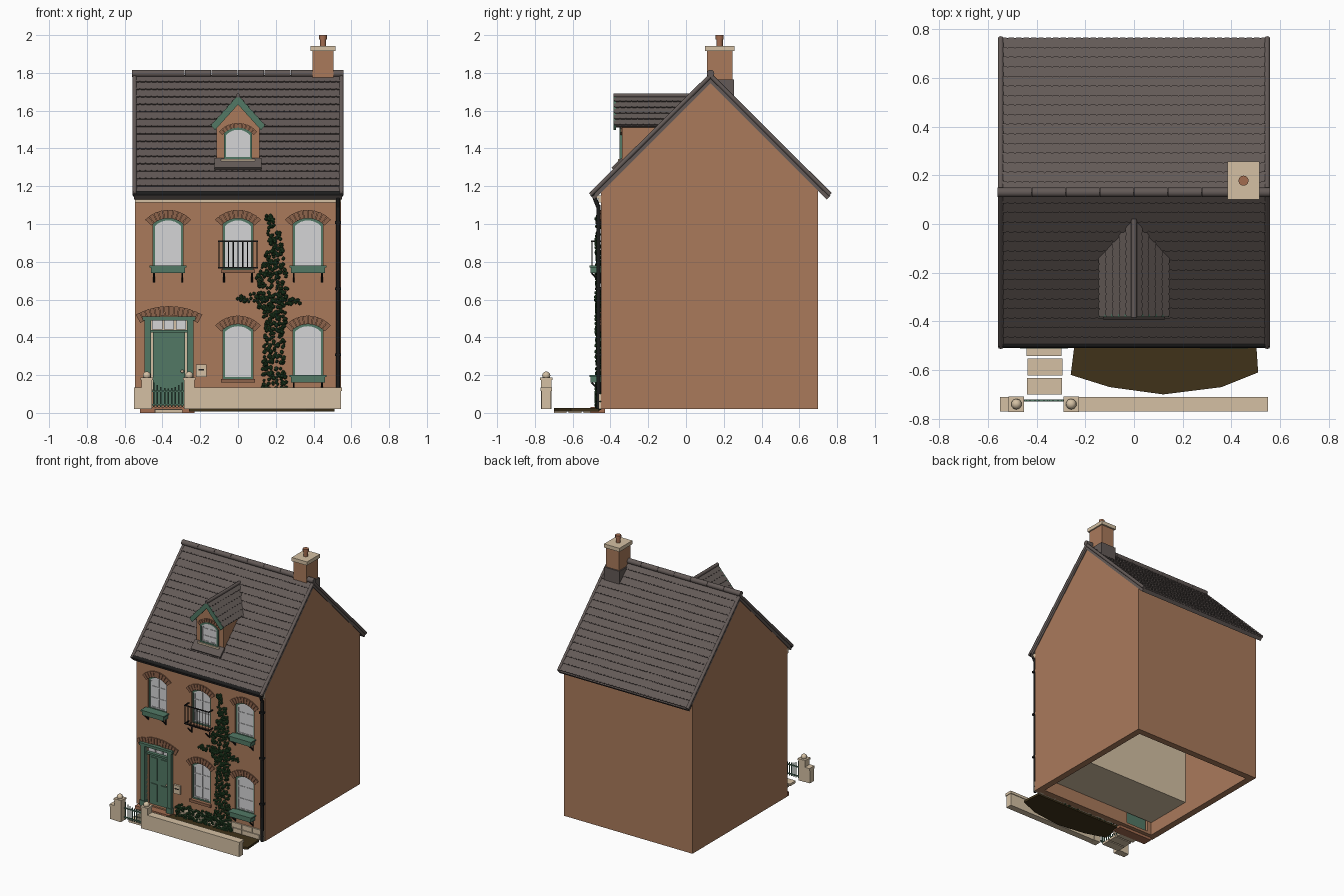
import bpy, bmesh, math, random
from mathutils import Vector

random.seed(4)
cube = bpy.data.objects.get("Cube")
if cube:
    bpy.data.objects.remove(cube)


def paint(name, *rgb):
    m = bpy.data.materials.new(name)
    m.use_nodes = True
    m.diffuse_color = (*rgb, 1)
    m.node_tree.nodes["Principled BSDF"].inputs["Base Color"].default_value = (*rgb, 1)
    return m


BRICK = paint("brick", .40, .195, .105)
ARCH = paint("dark_brick", .27, .125, .07)
SLATE = paint("slate", .125, .102, .095)
STONE = paint("pale_stone", .66, .53, .37)
GREEN = paint("green_paint", .085, .19, .13)
GLASS = paint("pale_glass", .66, .66, .67)
IRON = paint("black_iron", .012, .012, .012)
IVY = paint("ivy_green", .018, .06, .02)
SOIL = paint("soil", .05, .032, .01)
CLAY = paint("terracotta", .36, .15, .08)


# Helpers: each adds geometry to a bmesh, finish turns it into an object
def prism(bm, pts, vec):
    vec = Vector(vec)
    a = [bm.verts.new(p) for p in pts]
    b = [bm.verts.new(Vector(p) + vec) for p in pts]
    bm.faces.new(a)
    bm.faces.new(b[::-1])
    for i in range(len(a)):
        j = (i + 1) % len(a)
        bm.faces.new((a[j], a[i], b[i], b[j]))


def box(bm, x0, x1, y0, y1, z0, z1):
    prism(bm, [(x0, y0, z0), (x1, y0, z0), (x1, y1, z0), (x0, y1, z0)], (0, 0, z1 - z0))


def front_prism(bm, xz, y0, y1):
    prism(bm, [(x, y0, z) for x, z in xz], (0, y1 - y0, 0))


def tube(bm, p, q, r, n=8):
    p, q = Vector(p), Vector(q)
    rot = (q - p).to_track_quat('Z', 'Y')
    ring = [p + rot @ Vector((r * math.cos(t), r * math.sin(t), 0))
            for t in (2 * math.pi * i / n for i in range(n))]
    prism(bm, ring, q - p)


def ball(bm, c, r, level=2):
    for v in bmesh.ops.create_icosphere(bm, subdivisions=level, radius=r)["verts"]:
        v.co += Vector(c)


def finish(name, bm, mat, smooth=False):
    bmesh.ops.recalc_face_normals(bm, faces=bm.faces)
    me = bpy.data.meshes.new(name)
    bm.to_mesh(me)
    bm.free()
    me.materials.append(mat)
    if smooth:
        me.shade_smooth()
        me.set_sharp_from_angle(angle=0.8)
    ob = bpy.data.objects.new(name, me)
    bpy.context.scene.collection.objects.link(ob)
    return ob


def boxes(name, mat, *dims):
    bm = bmesh.new()
    for d in dims:
        box(bm, *d)
    return finish(name, bm, mat)


def arch(cx, w, z0, zt, inset=0, h=.03, n=8):
    w, z0, zt = w - inset, z0 + inset, zt - inset
    r = (w * w + h * h) / (2 * h)
    a = math.asin(w / r)
    arc = [(cx + r * math.sin(t), zt - r + r * math.cos(t))
           for t in (a - 2 * a * i / n for i in range(n + 1))]
    return [(cx - w, z0), (cx + w, z0)] + arc


def ring(bm, outer, inner, y0, y1):
    for i in range(len(outer)):
        j = (i + 1) % len(outer)
        front_prism(bm, [outer[i], outer[j], inner[j], inner[i]], y0, y1)


def voussoirs(bm, cx, w, zt, y, depth=.05, h=.03, n=10):
    r = (w * w + h * h) / (2 * h)
    a = math.asin(w / r) * 1.15
    for i in range(n):
        t0, t1 = (-a + 2 * a * (i + g) / n for g in (.06, .94))
        front_prism(bm, [(cx + q * math.sin(t), zt - r + q * math.cos(t))
                         for q, t in ((r, t0), (r, t1), (r + depth, t1), (r + depth, t0))], y, y + .02)


def courses(bm, origin, along, down, rows, tiles, lip=.007):
    # Overlapping slate rows with scalloped lower edges
    o, al, dn = Vector(origin), Vector(along), Vector(down)
    nor = al.cross(dn).normalized()
    nor = nor if nor.z > 0 else -nor
    notch = .006 / dn.length
    for r in range(rows):
        d0, d1 = r / rows, (r + 1.04) / rows
        edge = [(0, d0), (1, d0)]
        for t in range(tiles, 0, -1):
            edge += [(t / tiles, d1 - notch), ((t - .2) / tiles, d1), ((t - .8) / tiles, d1)]
        edge.append((0, d1 - notch))
        prism(bm, [o + al * s + dn * d + nor * lip * (d - d0) / (d1 - d0) for s, d in edge], nor * -.012)


# Hollow brick house with window and door openings
windows = [(-.37, .77, 1.03), (0, .76, 1.03), (.37, .77, 1.03), (0, .18, .47), (.37, .19, .47)]
W = .08
bm = bmesh.new()
prism(bm, [(-.545, y, z) for y, z in
           ((-.45, .02), (.70, .02), (.70, 1.185), (.13, 1.755), (-.45, 1.175))], (1.09, 0, 0))
bmesh.ops.recalc_face_normals(bm, faces=bm.faces)
bottom = min(bm.faces, key=lambda f: f.calc_center_median().z)
bmesh.ops.delete(bm, geom=[bottom], context='FACES_ONLY')
me = bpy.data.meshes.new("house_walls")
bm.to_mesh(me)
bm.free()
me.materials.append(BRICK)
house = bpy.data.objects.new("house_walls", me)
bpy.context.scene.collection.objects.link(house)
bm = bmesh.new()
for cx, z0, z1 in windows:
    front_prism(bm, arch(cx, W, z0, z1), -.5, -.38)
box(bm, -.46, -.27, -.5, -.38, .04, .5)
cutter = finish("opening_cutter", bm, BRICK)
cutter.hide_render = True
shell = house.modifiers.new("wall_thickness", 'SOLIDIFY')
shell.thickness, shell.offset, shell.use_even_offset = .05, -1, True
cut = house.modifiers.new("openings", 'BOOLEAN')
cut.operation, cut.solver, cut.object = 'DIFFERENCE', 'EXACT', cutter
bpy.context.view_layer.objects.active = house
for mod in ("wall_thickness", "openings"):
    bpy.ops.object.modifier_apply(modifier=mod)
bpy.data.objects.remove(cutter)
boxes("inner_room", STONE, (-.494, .494, -.398, -.02, .12, 1.1))

# Windows: panes, sash bars, frames and brick arches; dormer window included
panes, sash, frames, arches = (bmesh.new() for _ in range(4))
for cx, z0, z1, y, w in [(*win, -.43, W) for win in windows] + [(0, 1.345, 1.51, -.343, .075)]:
    outer, mid, inner = (arch(cx, w, z0, z1, i) for i in (0, .011, .019))
    front_prism(panes, mid, y, y + .01)
    ring(frames, outer, mid, y - .008, y + .01)
    ring(sash, mid, inner, y - .004, y + .005)
    box(sash, cx - .004, cx + .004, y - .004, y + .005, z0 + .015, z1 - .015)
    for k in (1, 2):
        z = z0 + (z1 - z0) * k / 3
        box(sash, cx - w + .014, cx + w - .014, y - .004, y + .005, z - .004, z + .004)
    voussoirs(arches, cx, w, z1, y - (.028 if w == W else .005), .045 if w == W else .025)
voussoirs(arches, -.365, .135, .515, -.458, .05, .03, 14)
finish("window_panes", panes, GLASS)
finish("window_sashes", sash, GLASS)
finish("window_frames", frames, GREEN)
finish("brick_arches", arches, ARCH)
boxes("window_sills", ARCH, (-.09, .09, -.465, -.44, .16, .18), (-.09, .09, -.465, -.44, .74, .76))

# Window boxes with iron brackets
planters, brackets = bmesh.new(), bmesh.new()
for cx, z in ((-.37, .74), (.37, .74), (.37, .16)):
    box(planters, cx - .09, cx + .09, -.505, -.445, z, z + .03)
    box(planters, cx - .098, cx + .098, -.512, -.445, z + .03, z + .04)
for cx, z in ((-.37, .74), (0, .74), (.37, .74), (.37, .16)):
    for s in (-.075, .075):
        tube(brackets, (cx + s, -.5, z), (cx + s, -.452, z - .045), .005, 6)
        tube(brackets, (cx + s, -.453, z), (cx + s, -.453, z - .05), .005, 6)
finish("window_boxes", planters, GREEN)
finish("box_brackets", brackets, IRON)

# Iron balcony
bm = bmesh.new()
for z in (.765, .905):
    box(bm, -.105, .105, -.502, -.495, z, z + .007)
    for x in (-.105, .098):
        box(bm, x, x + .007, -.5, -.45, z, z + .007)
for i in range(9):
    x = -.1 + .025 * i
    tube(bm, (x, -.498, .765), (x, -.498, .91), .003, 6)
finish("balcony", bm, IRON)

# Front door, surround and letter plaque
boxes("door", GREEN, (-.45, -.28, -.43, -.41, .04, .425),
      *[(x, x + .055, -.436, -.43, z0, z1) for x in (-.435, -.35) for z0, z1 in ((.07, .2), (.23, .4))])
boxes("door_surround", GREEN, (-.495, -.46, -.475, -.44, .04, .5), (-.27, -.235, -.475, -.44, .04, .5),
      (-.5, -.455, -.48, -.44, .02, .07), (-.275, -.23, -.48, -.44, .02, .07),
      (-.46, -.27, -.455, -.41, .425, .44), (-.505, -.225, -.48, -.44, .49, .51))
boxes("transom_panes", GLASS, *[(x, x + .054, -.435, -.42, .442, .488) for x in (-.455, -.392, -.329)])
boxes("letter_plaque", STONE, (-.222, -.168, -.465, -.445, .19, .255))
boxes("letter_slot", IRON, (-.21, -.18, -.468, -.46, .225, .232))
bm = bmesh.new()
ball(bm, (-.295, -.44, .22), .009)
finish("door_knob", bm, STONE, True)

# Stone plinth blocks and cornice
bm = bmesh.new()
for row in range(2):
    x = -.545
    while x < .54:
        x1 = min(x + (.09 if row else .075), .545)
        if x1 < -.5 or x > -.235:
            box(bm, x, x1 - .004, -.46, -.44, .02 + .042 * row, .058 + .042 * row)
        x = x1
finish("plinth_blocks", bm, STONE)
boxes("cornice", STONE, (-.545, .545, -.462, -.44, 1.115, 1.135), (-.545, .545, -.475, -.44, 1.135, 1.15))

# Main roof: deck, slate rows, ridge and verge tiles
bm = bmesh.new()
prism(bm, [(-.55, y, z) for y, z in ((-.505, 1.15), (.13, 1.785), (.765, 1.15), (.745, 1.13),
                                     (.13, 1.745), (-.485, 1.13))], (1.1, 0, 0))
finish("roof_deck", bm, SLATE)
bm = bmesh.new()
for s in (-1, 1):
    courses(bm, (-.55, .13, 1.79), (1.1, 0, 0), (0, s * .63, -.63), 16, 36)
finish("roof_slates", bm, SLATE)
bm = bmesh.new()
for i in range(8):
    x = -.56 + .14 * i
    tube(bm, (x, .13, 1.797), (x + .138, .13, 1.797), .02, 10)
for x in (-.547, .547):
    for y in (-.505, .763):
        tube(bm, (x, .13, 1.785), (x, y, 1.155), .012, 8)
finish("ridge_and_verges", bm, SLATE, True)

# Gutter and drainpipe
bm = bmesh.new()
tube(bm, (-.555, -.495, 1.16), (.555, -.495, 1.16), .014)
tube(bm, (.53, -.49, 1.155), (.53, -.465, 1.09), .011)
tube(bm, (.53, -.463, 1.1), (.53, -.463, .02), .011)
for z in (.3, .65, 1.0):
    box(bm, .514, .546, -.478, -.448, z, z + .015)
finish("gutter_and_drainpipe", bm, IRON, True)

# Dormer: brick front, slate roof, green bargeboards, flashing
bm = bmesh.new()
front_prism(bm, [(-.115, 1.3), (.115, 1.3), (.115, 1.53), (0, 1.655), (-.115, 1.53)], -.34, 0)
finish("dormer_walls", bm, BRICK)
deck, slates, boards = bmesh.new(), bmesh.new(), bmesh.new()
for s in (-1, 1):
    front_prism(deck, [(0, 1.675), (s * .14, 1.52), (s * .125, 1.51), (0, 1.645)], -.375, .01)
    courses(slates, (0, -.38, 1.678), (0, .4, 0), (s * .14, 0, -.155), 5, 13)
    front_prism(boards, [(0, 1.682), (s * .143, 1.522), (s * .122, 1.497), (0, 1.632)], -.383, -.37)
finish("dormer_deck", deck, SLATE)
finish("dormer_slates", slates, SLATE)
finish("dormer_bargeboards", boards, GREEN)
bm = bmesh.new()
tube(bm, (0, -.385, 1.68), (0, .02, 1.68), .012)
finish("dormer_ridge", bm, SLATE, True)
boxes("dormer_sill", STONE, (-.09, .09, -.36, -.33, 1.328, 1.345))
bm = bmesh.new()
prism(bm, [(-.125, -.333, 1.34), (.125, -.333, 1.34), (.125, -.385, 1.288), (-.125, -.385, 1.288)], (0, -.01, .01))
finish("dormer_flashing", bm, SLATE)

# Chimney
boxes("chimney_stack", BRICK, (.395, .505, .11, .245, 1.6, 1.92))
boxes("chimney_cap", STONE, (.385, .515, .1, .257, 1.915, 1.943))
boxes("chimney_flashing", SLATE, (.385, .515, .1, .255, 1.66, 1.765))
bm = bmesh.new()
tube(bm, (.45, .178, 1.94), (.45, .178, 1.985), .017, 12)
tube(bm, (.45, .178, 1.978), (.45, .178, 2.0), .021, 12)
finish("chimney_pot", bm, CLAY, True)

# Garden wall, gate posts and gate
boxes("garden_wall", STONE, (-.55, -.51, -.765, -.715, .02, .115), (-.23, .545, -.765, -.715, .02, .115),
      (-.55, -.51, -.77, -.71, .115, .135), (-.23, .55, -.77, -.71, .115, .135))
posts, gate = bmesh.new(), bmesh.new()
for x in (-.483, -.258):
    box(posts, x - .027, x + .027, -.768, -.712, .02, .18)
    box(posts, x - .032, x + .032, -.772, -.708, .175, .188)
    ball(posts, (x, -.74, .198), .022)
finish("gate_posts", posts, STONE, True)
for i in range(9):
    x = -.446 + .019 * i
    tube(gate, (x, -.725, .03), (x, -.725, .13 + .03 * (abs(i - 4) / 4) ** 2), .004, 6)
for z in (.04, .11):
    box(gate, -.456, -.285, -.729, -.721, z, z + .008)
finish("garden_gate", gate, GREEN)

# Path, doorstep and flower bed
boxes("path_slabs", STONE, (-.44, -.295, -.70, -.632, 0, .018), (-.437, -.293, -.622, -.553, 0, .018),
      (-.442, -.297, -.543, -.5, 0, .02))
boxes("doorstep", CLAY, (-.52, -.23, -.505, -.43, 0, .03))
bm = bmesh.new()
prism(bm, [(x, y, .008) for x, y in ((-.24, -.46), (-.26, -.62), (-.1, -.67), (.12, -.70), (.36, -.67),
                                     (.51, -.61), (.5, -.46))], (0, 0, .017))
finish("flower_bed", bm, SOIL)

# Ivy: leaves scattered along stems given as (x, z, half width)
bm = bmesh.new()
stems = [[(.19, .02, .07), (.19, .3, .06), (.2, .5, .055), (.17, .65, .1), (.2, .8, .055), (.18, .95, .04), (.16, 1.05, .01)],
         [(-.02, .6, .012), (.15, .62, .03), (.33, .58, .012)], [(-.2, .07, .05), (.27, .07, .05)]]
for stem in stems:
    for (x0, z0, w0), (x1, z1, w1) in zip(stem, stem[1:]):
        run = Vector((x1 - x0, z1 - z0))
        side = Vector((-run.y, run.x)).normalized()
        for _ in range(int(run.length * (w0 + w1) * 4200)):
            t = random.random()
            p = Vector((x0, z0)) + run * t + side * random.uniform(-1, 1) * (w0 + (w1 - w0) * t)
            ball(bm, (p.x, random.uniform(-.475, -.455), max(p.y, .02)), random.uniform(.008, .013), 1)
finish("ivy", bm, IVY)
